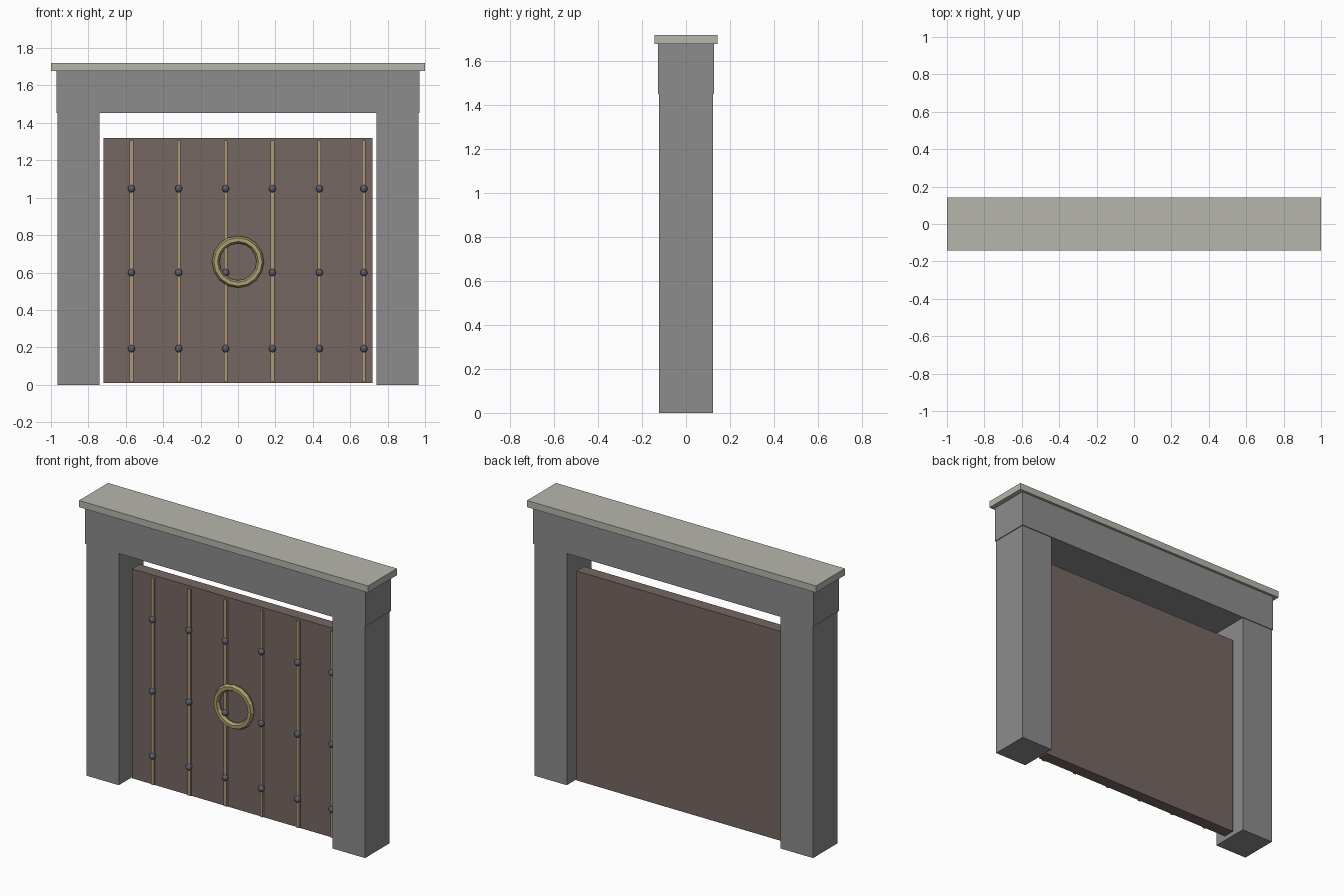
import bpy, math

if "Cube" in bpy.data.objects:
    bpy.data.objects.remove(bpy.data.objects["Cube"])


def material(name, rgb):
    m = bpy.data.materials.new(name)
    m.diffuse_color = (*rgb, 1)
    m.use_nodes = True
    m.node_tree.nodes["Principled BSDF"].inputs["Base Color"].default_value = m.diffuse_color
    return m


STONE = material("stone", (0.27, 0.265, 0.265))
CAP = material("cap_stone", (0.47, 0.47, 0.42))
WOOD = material("wood", (0.18, 0.135, 0.125))
TRIM = material("trim", (0.42, 0.31, 0.19))
IRON = material("iron", (0.11, 0.12, 0.14))
BRASS = material("brass", (0.42, 0.35, 0.16))


def finish(name, mat):
    ob = bpy.context.object
    ob.name = name
    ob.data.materials.append(mat)
    return ob


def box(name, lo, hi, mat):
    bpy.ops.mesh.primitive_cube_add(size=1, location=[(a + b) / 2 for a, b in zip(lo, hi)])
    ob = finish(name, mat)
    ob.scale = [b - a for a, b in zip(lo, hi)]
    bpy.ops.object.transform_apply(location=False, rotation=False, scale=True)
    return ob


# Stone frame
for side, x0, x1 in (("left", -0.965, -0.74), ("right", 0.74, 0.965)):
    box(f"{side}_pillar", (x0, -0.122, 0), (x1, 0.122, 1.452), STONE)
box("lintel", (-0.97, -0.127, 1.452), (0.97, 0.127, 1.68), STONE)
box("cap", (-1, -0.143, 1.678), (1, 0.143, 1.72), CAP)

# Door slab, set back between the pillars
FRONT = -0.02
box("door", (-0.72, FRONT, 0.01), (0.72, 0.055, 1.32), WOOD)

# Vertical strips with studs
for i, x in enumerate((-0.57, -0.317, -0.066, 0.184, 0.435, 0.673), 1):
    box(f"strip_{i}", (x - 0.01, FRONT - 0.013, 0.014), (x + 0.01, FRONT + 0.005, 1.305), TRIM)
    for j, z in enumerate((0.193, 0.6, 1.048), 1):
        bpy.ops.mesh.primitive_uv_sphere_add(segments=10, ring_count=6, radius=0.02,
                                             location=(x, FRONT - 0.013, z))
        finish(f"stud_{i}_{j}", IRON)

# Ring handle
bpy.ops.mesh.primitive_torus_add(major_segments=16, minor_segments=6, major_radius=0.119,
                                 minor_radius=0.02, location=(0, FRONT - 0.02, 0.657),
                                 rotation=(math.pi / 2, 0, 0))
finish("ring_handle", BRASS)
